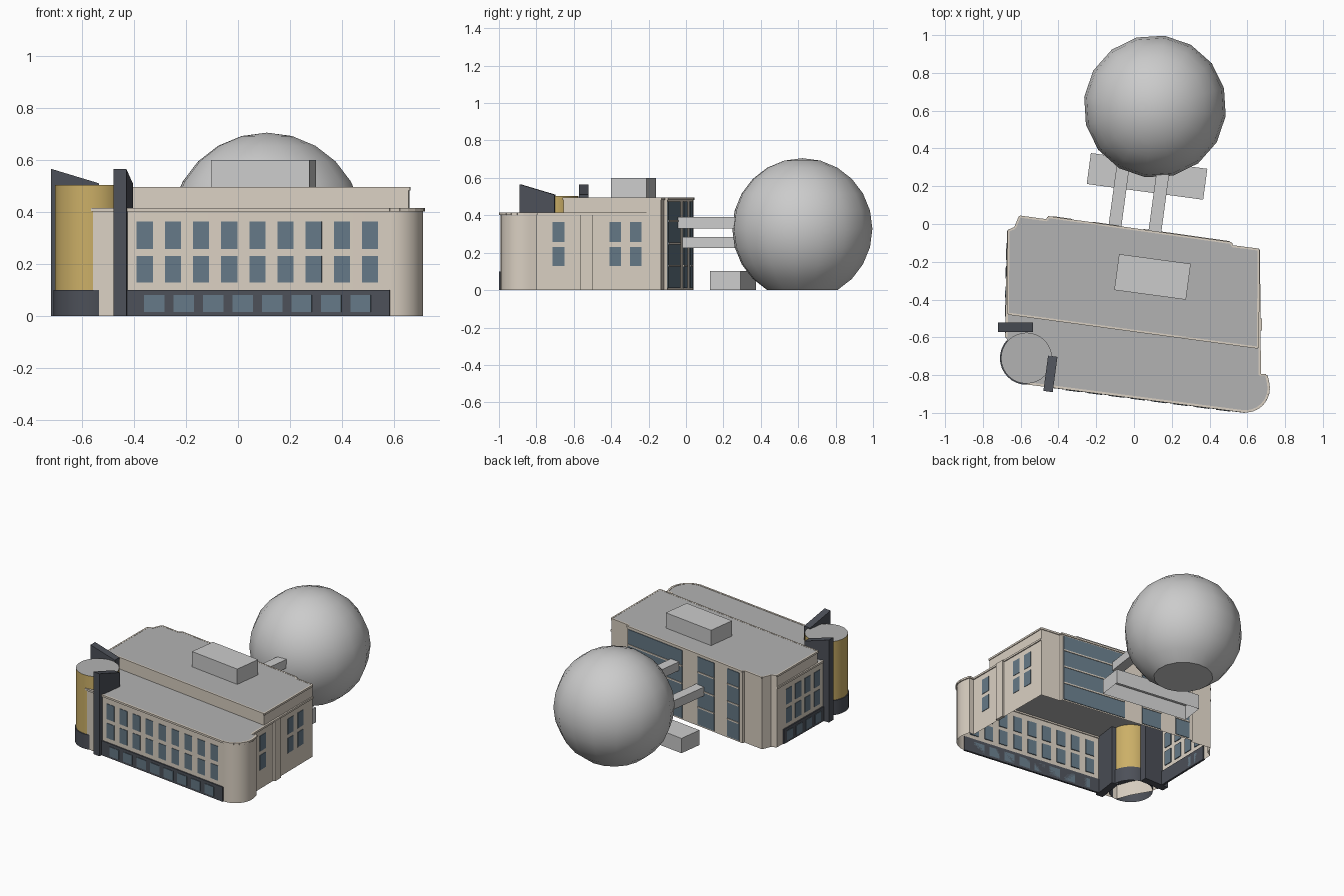
import bpy, bmesh, math
from mathutils import Vector, Matrix

if "Cube" in bpy.data.objects:
    bpy.data.objects.remove(bpy.data.objects["Cube"])

TILT = math.radians(-7.7)
U = Vector((math.cos(TILT), math.sin(TILT)))
V = Vector((-U.y, U.x))


def material(name, rgb):
    m = bpy.data.materials.new(name)
    m.diffuse_color = (*rgb, 1)
    m.use_nodes = True
    m.node_tree.nodes["Principled BSDF"].inputs["Base Color"].default_value = m.diffuse_color
    return m


GREY = None
BEIGE = material("beige_stone", (0.70, 0.63, 0.54))
DARK = material("dark_stone", (0.073, 0.08, 0.098))
GLASS = material("window_glass", (0.13, 0.19, 0.24))
GOLD = material("gold_cladding", (0.60, 0.43, 0.136))
ROOF = material("roof_grey", (0.45, 0.45, 0.45))


def finish(name, bm, mats, smooth=False):
    me = bpy.data.meshes.new(name)
    bmesh.ops.recalc_face_normals(bm, faces=bm.faces[:])
    bm.to_mesh(me)
    bm.free()
    for m in mats:
        if m:
            me.materials.append(m)
    if smooth:
        for p in me.polygons:
            p.use_smooth = True
        me.set_sharp_from_angle(angle=math.radians(32))
    ob = bpy.data.objects.new(name, me)
    bpy.context.collection.objects.link(ob)
    return ob


def prism(name, pts, z0, tops, mat=None, roof=None, floor=False, smooth=False):
    """Upright prism over an outline; tops is one height or one per point."""
    n = len(pts)
    if not isinstance(tops, (list, tuple)):
        tops = [tops] * n
    bm = bmesh.new()
    lo = [bm.verts.new((p[0], p[1], z0)) for p in pts]
    hi = [bm.verts.new((p[0], p[1], t)) for p, t in zip(pts, tops)]
    for i in range(n):
        j = (i + 1) % n
        bm.faces.new((lo[i], lo[j], hi[j], hi[i]))
    cap = bm.faces.new(hi)
    if roof:
        cap.material_index = 1
    if floor:
        bm.faces.new(lo[::-1])
    return finish(name, bm, [mat, roof], smooth)


def slab(bm, a, b, z0, z1, depth):
    """Thin box on the outside of wall a-b (outline runs counter-clockwise)."""
    d = (b - a).normalized()
    out = Vector((d.y, -d.x))
    ring = [a - out * 0.006, b - out * 0.006, b + out * depth, a + out * depth]
    lo = [bm.verts.new((*p, z0)) for p in ring]
    hi = [bm.verts.new((*p, z1)) for p in ring]
    for i in range(4):
        j = (i + 1) % 4
        bm.faces.new((lo[i], lo[j], hi[j], hi[i]))
    bm.faces.new(hi)
    bm.faces.new(lo)


def on_wall(name, a, b, spans, rows, depth, mat, axis=0):
    """Panels on wall a-b; spans are coordinates along the given axis."""
    a, b = Vector(a), Vector(b)
    bm = bmesh.new()
    for s0, s1 in spans:
        p, q = [a.lerp(b, (s - a[axis]) / (b[axis] - a[axis])) for s in (s0, s1)]
        for z0, z1 in rows:
            slab(bm, p, q, z0, z1, depth)
    return finish(name, bm, [mat])


def trim(name, path, z0, z1, depth):
    bm = bmesh.new()
    for a, b in zip(path, path[1:]):
        slab(bm, Vector(a), Vector(b), z0, z1, depth)
    return finish(name, bm, [BEIGE])


def tilted_box(name, centre, length, width, z0, z1, floor=False):
    c = Vector(centre)
    pts = [c + U * (length / 2 * i) + V * (width / 2 * j)
           for i, j in ((-1, -1), (1, -1), (1, 1), (-1, 1))]
    return prism(name, pts, z0, z1, GREY, floor=floor)


# Building outline
FL, FR = (-0.565, -0.843), (0.585, -0.992)
corner = [(0.59 + 0.123 * math.cos(t), -0.869 + 0.123 * math.sin(t))
          for t in [math.radians(-90 + 15 * i) for i in range(1, 8)]]
right_side = [(0.70, -0.80), (0.665, -0.80), (0.66, -0.135)]
back = [(0.66, -0.135), (0.52, -0.117), (0.515, -0.10), (-0.455, 0.037),
        (-0.46, 0.02), (-0.605, 0.04), (-0.63, -0.02), (-0.665, -0.035)]
left_side = [(-0.665, -0.035), (-0.675, -0.60)]
hidden = [(-0.67, -0.63), (-0.60, -0.75)]
outline = [FL, FR] + corner + right_side + back[1:] + left_side[1:] + hidden
prism("lower_storeys", outline, 0, 0.413, BEIGE, ROOF, smooth=True)
trim("lower_cornice", [FL, FR] + corner + right_side, 0.402, 0.415, 0.007)
trim("left_cornice", left_side, 0.402, 0.415, 0.007)

# Set-back top storey and roof plant room
upper = [(-0.668, -0.475), (0.657, -0.655)] + back
prism("upper_storey", upper, 0.413, 0.495, BEIGE, ROOF)
trim("upper_cornice", upper + upper[:1], 0.483, 0.496, 0.005)
tilted_box("roof_plant_room", (0.098, -0.28), 0.383, 0.192, 0.49, 0.60)

# Front: dark plinth and windows
ROWS = [(0.129, 0.231), (0.258, 0.364)]
on_wall("front_plinth", FL, FR, [(-0.44, 0.585)], [(0, 0.1)], 0.008, DARK)
on_wall("front_windows", FL, FR,
        [(-0.39 + 0.1085 * i, -0.328 + 0.1085 * i) for i in range(9)],
        ROWS, 0.003, GLASS)
on_wall("front_plinth_windows", FL, FR,
        [(-0.36 + 0.1135 * i, -0.282 + 0.1135 * i) for i in range(8)],
        [(0.015, 0.08)], 0.011, GLASS)

# Right side: windows and pilasters
RA, RB = right_side[1:]
on_wall("right_windows", RA, RB, [(-0.715, -0.65), (-0.41, -0.347), (-0.30, -0.238)],
        ROWS, 0.003, GLASS, 1)
on_wall("right_pilaster", RA, RB, [(-0.565, -0.50)], [(0, 0.413)], 0.014, BEIGE, 1)

# Left side: plinth and windows
LA, LB = left_side
cols = [(-0.13 - 0.1 * i, -0.19 - 0.1 * i) for i in range(4)]
on_wall("left_plinth", LA, LB, [(-0.10, -0.58)], [(0, 0.1)], 0.008, DARK, 1)
on_wall("left_windows", LA, LB, cols, ROWS, 0.003, GLASS, 1)
on_wall("left_plinth_windows", LA, LB, cols, [(0.015, 0.08)], 0.011, GLASS, 1)

# Back: tall glazed bays with transoms
BA, BB = back[2], back[3]
bays = [(0.505, 0.05), (-0.08, -0.22), (-0.33, -0.43)]
on_wall("back_glazing", BA, BB, bays, [(0.01, 0.475)], 0.004, GLASS)
on_wall("back_transoms", BA, BB, bays,
        [(z, z + 0.01) for z in (0.125, 0.245, 0.365)], 0.008, BEIGE)

# Round corner tower
def circle(r, n=32):
    return [(-0.569 + r * math.cos(2 * math.pi * i / n),
             -0.71 + r * math.sin(2 * math.pi * i / n)) for i in range(n)]


prism("tower_drum", circle(0.135), 0.09, 0.503, GOLD, ROOF, smooth=True)
prism("tower_base", circle(0.141), 0, 0.1, DARK, smooth=True)


# Slanted fins either side of the tower
def fin(name, outer, inner, width):
    a, b = Vector(outer), Vector(inner)
    d = (b - a).normalized()
    s = Vector((-d.y, d.x)) * width / 2
    prism(name, [a - s, b - s, b + s, a + s], 0, [0.566, 0.51, 0.51, 0.566],
          DARK, floor=True)


fin("left_fin", (-0.72, -0.547), (-0.535, -0.547), 0.05)
fin("front_fin", (-0.455, -0.887), (-0.43, -0.70), 0.05)

# Sphere hall with a flat foot
R = 0.378
foot = R * math.cos(math.radians(30))
bm = bmesh.new()
bmesh.ops.create_uvsphere(bm, u_segments=16, v_segments=12, radius=R)
bmesh.ops.delete(bm, geom=[v for v in bm.verts if v.co.z < -foot - 0.001], context='VERTS')
bmesh.ops.holes_fill(bm, edges=[e for e in bm.edges if e.is_boundary], sides=0)
bmesh.ops.transform(bm, verts=bm.verts[:], matrix=Matrix.Translation((0.111, 0.622, foot))
                    @ Matrix.Rotation(TILT, 4, 'Z'))
finish("sphere_hall", bm, [], True)

# Link bridges and low entrance block
tilted_box("lower_bridge", (-0.077, 0.165), 0.068, 0.36, 0.225, 0.285, True)
tilted_box("upper_bridge", (0.133, 0.125), 0.068, 0.33, 0.33, 0.39, True)
tilted_box("entrance_block", (0.069, 0.252), 0.622, 0.165, 0, 0.102)
